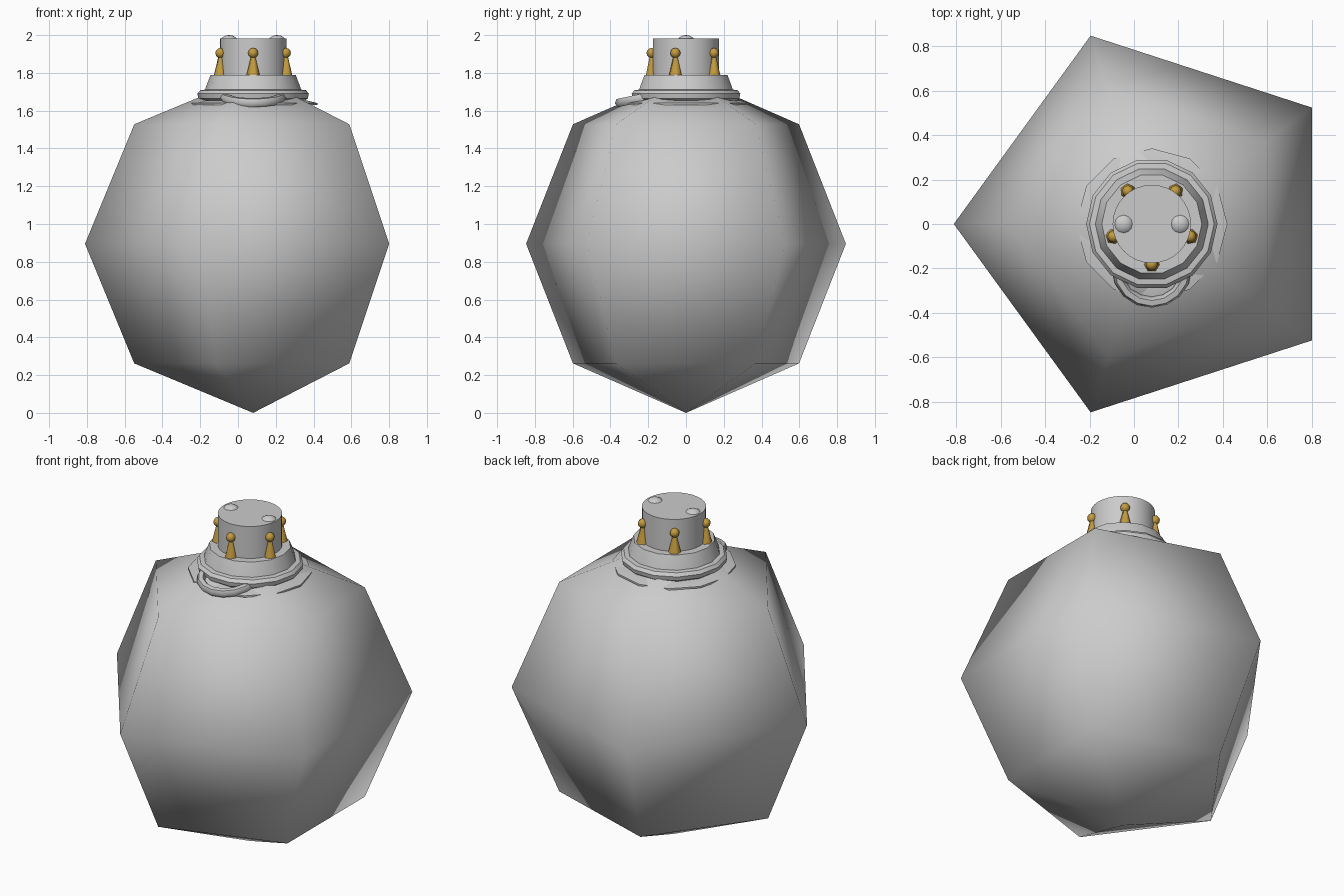
import bpy, bmesh, math

if "Cube" in bpy.data.objects:
    bpy.data.objects.remove(bpy.data.objects["Cube"])

CX = 0.08  # shared vertical axis of the ornament

gold = bpy.data.materials.new("gold")
gold.diffuse_color = (0.55, 0.33, 0.05, 1)
gold.use_nodes = True
gold.node_tree.nodes["Principled BSDF"].inputs["Base Color"].default_value = gold.diffuse_color


def finish(name, angle=None, mat=None):
    ob = bpy.context.object
    ob.name = name
    if angle is None:
        bpy.ops.object.shade_smooth()
    else:
        bpy.ops.object.shade_smooth_by_angle(angle=math.radians(angle))
    if mat:
        ob.data.materials.append(mat)
    return ob


def lathe(name, profile, sides, angle=40):
    """Spin an open (radius, z) profile around the ornament axis."""
    bm = bmesh.new()
    rings = []
    for r, z in profile:
        rings.append([bm.verts.new((CX + r * math.cos(2 * math.pi * i / sides),
                                    r * math.sin(2 * math.pi * i / sides), z))
                      for i in range(sides)])
    for a, b in zip(rings, rings[1:]):
        for i in range(sides):
            j = (i + 1) % sides
            bm.faces.new((a[i], a[j], b[j], b[i]))
    bm.faces.new(rings[0][::-1])
    bm.faces.new(rings[-1])
    me = bpy.data.meshes.new(name)
    bm.to_mesh(me)
    bm.free()
    ob = bpy.data.objects.new(name, me)
    bpy.context.collection.objects.link(ob)
    bpy.ops.object.select_all(action='DESELECT')
    ob.select_set(True)
    bpy.context.view_layer.objects.active = ob
    return finish(name, angle)


# Bauble body: five-sided smooth-shaded globe with one corner facing -x
bpy.ops.mesh.primitive_uv_sphere_add(segments=5, ring_count=4, radius=0.89,
                                     location=(CX, 0, 0.895), rotation=(0, 0, math.pi / 2))
bpy.context.object.scale.z = 0.895 / 0.89
finish("bauble_body")

# Collar layers hugging the top of the globe
lathe("collar_base", [(0.34, 1.63), (0.34, 1.64), (0.28, 1.655)], 12)
lathe("collar_ring", [(0.27, 1.65), (0.29, 1.665), (0.295, 1.69), (0.28, 1.708), (0.25, 1.712)], 14)
lathe("collar_skirt", [(0.26, 1.69), (0.25, 1.725), (0.225, 1.79)], 14)

# Cap cylinder
lathe("cap", [(0.176, 1.70), (0.176, 1.983)], 32)

# Loose loop resting on the front shoulder
bpy.ops.mesh.primitive_torus_add(major_segments=16, minor_segments=6,
                                 major_radius=0.155, minor_radius=0.025,
                                 location=(CX, -0.2, 1.675),
                                 rotation=(math.radians(12), 0, 0))
finish("front_loop", 60)

# Studs showing through the top of the cap
for side, dx in (("left", -0.127), ("right", 0.127)):
    bpy.ops.mesh.primitive_uv_sphere_add(segments=12, ring_count=8, radius=0.05,
                                         location=(CX + dx, 0, 1.96))
    bpy.context.object.scale.z = 0.8
    finish(f"top_stud_{side}")

# Gold crown points with balls
for i in range(5):
    a = math.radians(-90 + 72 * i)
    x, y = CX + 0.182 * math.cos(a), 0.182 * math.sin(a)
    bpy.ops.mesh.primitive_cone_add(vertices=6, radius1=0.037, radius2=0.008, depth=0.12,
                                    location=(x, y, 1.84), rotation=(0, 0, a))
    finish(f"crown_point_{i + 1}", 65, gold)
    bpy.ops.mesh.primitive_uv_sphere_add(segments=8, ring_count=6, radius=0.027,
                                         location=(x, y, 1.905))
    finish(f"crown_ball_{i + 1}", None, gold)
